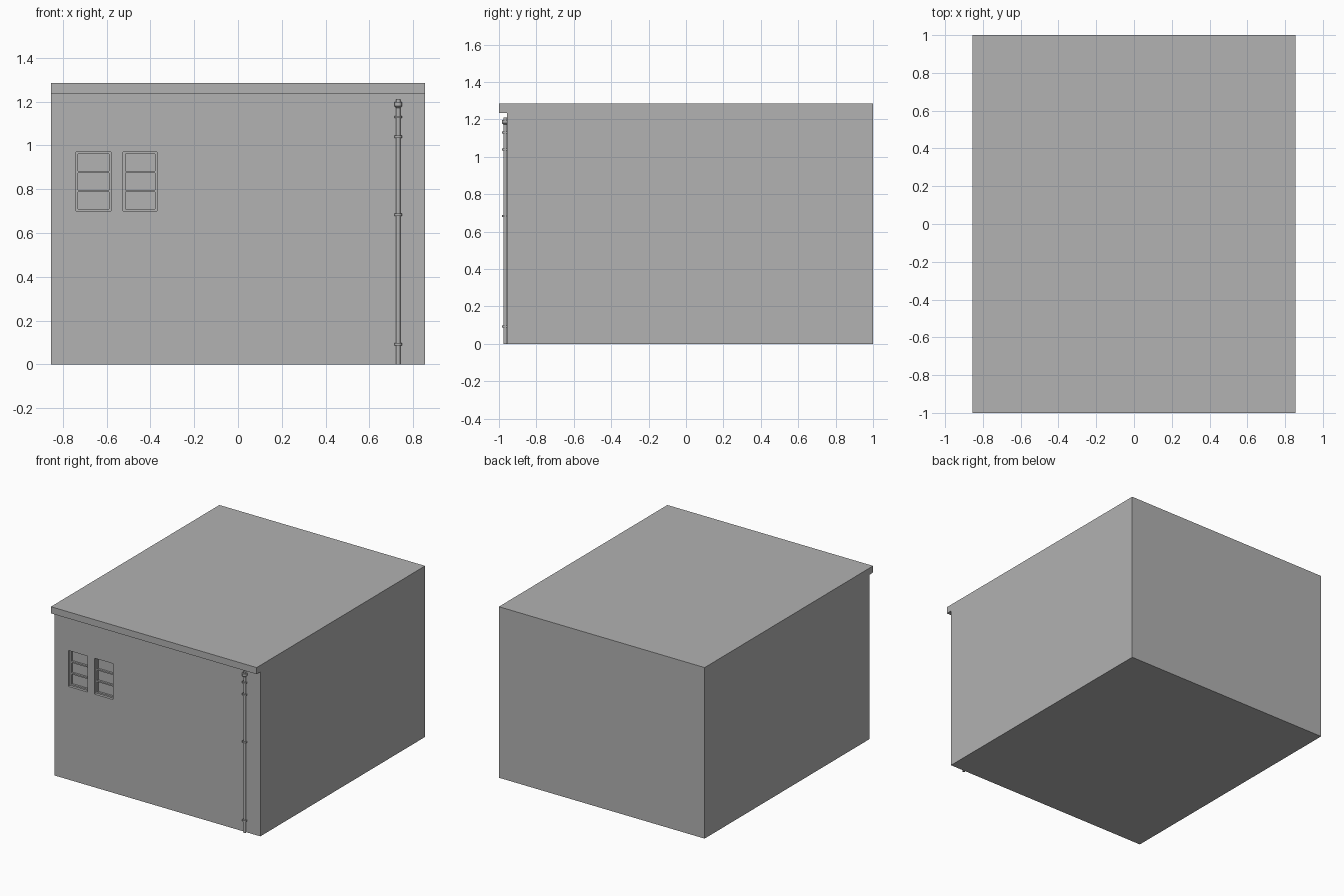
import bpy, bmesh
from mathutils import Matrix

if "Cube" in bpy.data.objects:
    bpy.data.objects.remove(bpy.data.objects["Cube"], do_unlink=True)

grey = bpy.data.materials.new("plain grey")
grey.use_nodes = True
grey.diffuse_color = (0.445, 0.445, 0.445, 1)
grey.node_tree.nodes["Principled BSDF"].inputs["Base Color"].default_value = grey.diffuse_color


def finish(bm, name):
    mesh = bpy.data.meshes.new(name)
    bm.to_mesh(mesh)
    bm.free()
    mesh.materials.append(grey)
    obj = bpy.data.objects.new(name, mesh)
    bpy.context.collection.objects.link(obj)
    return obj


def add_box(bm, x, y, z):
    lo, hi = zip(x, y, z)
    size = [b - a for a, b in zip(lo, hi)]
    mid = [(a + b) / 2 for a, b in zip(lo, hi)]
    bmesh.ops.create_cube(bm, size=1, matrix=Matrix.Translation(mid) @ Matrix.Diagonal((*size, 1)))


def box(name, x, y, z):
    bm = bmesh.new()
    add_box(bm, x, y, z)
    return finish(bm, name)


def add_tube(bm, x, y, z0, z1, r0, r1):
    bmesh.ops.create_cone(bm, cap_ends=True, segments=16, radius1=r0, radius2=r1,
                          depth=z1 - z0, matrix=Matrix.Translation((x, y, (z0 + z1) / 2)))


WIDE, FRONT, EAVE, TOP = 0.855, -0.956, 1.235, 1.285
SILL, HEAD = 0.70, 0.97
WINDOWS = {"left": (-0.525, -0.37), "right": (-0.74, -0.58)}

# Building block and roof slab with its front overhang
walls = box("walls", (-WIDE, WIDE), (FRONT, 1), (0, EAVE))
box("roof_slab", (-WIDE, WIDE), (-1, 1), (EAVE, TOP))

# Recessed window openings
for side, (x0, x1) in WINDOWS.items():
    cutter = box(side + "_window_cutter", (x0, x1), (FRONT - 0.1, FRONT + 0.035), (SILL, HEAD))
    cutter.hide_render = True
    cutter.hide_set(True)
    cut = walls.modifiers.new(side + "_opening", "BOOLEAN")
    cut.operation = "DIFFERENCE"
    cut.solver = "EXACT"
    cut.object = cutter
bpy.context.view_layer.objects.active = walls
for side in WINDOWS:
    bpy.ops.object.modifier_apply(modifier=side + "_opening")
    bpy.data.objects.remove(bpy.data.objects[side + "_window_cutter"], do_unlink=True)

# Window frames: a surround and two crossbars, three panes each
for side, (x0, x1) in WINDOWS.items():
    bm = bmesh.new()
    depth = (FRONT + 0.02, FRONT + 0.036)
    bar = 0.01
    for a in (x0, x1 - bar):
        add_box(bm, (a, a + bar), depth, (SILL, HEAD))
    for i in range(4):
        z = SILL + i * (HEAD - SILL - bar) / 3
        add_box(bm, (x0 + bar, x1 - bar), depth, (z, z + bar))
    finish(bm, side + "_window_frame")

# Downpipe with a flared hopper
px, py = 0.732, FRONT - 0.01
bm = bmesh.new()
add_tube(bm, px, py, 0, 1.175, 0.0095, 0.0095)
add_tube(bm, px, py, 1.172, 1.18, 0.01, 0.018)
add_tube(bm, px, py, 1.18, 1.198, 0.018, 0.018)
add_tube(bm, px, py, 1.198, 1.21, 0.01, 0.01)
pipe = finish(bm, "downpipe")

# Pipe collars fixed to the wall
bm = bmesh.new()
for z in (0.092, 0.683, 1.04, 1.13):
    add_tube(bm, px, py, z - 0.005, z + 0.005, 0.017, 0.017)
collars = finish(bm, "pipe_collars")

for obj in (pipe, collars):
    bpy.ops.object.select_all(action="DESELECT")
    obj.select_set(True)
    bpy.context.view_layer.objects.active = obj
    bpy.ops.object.shade_smooth_by_angle()
